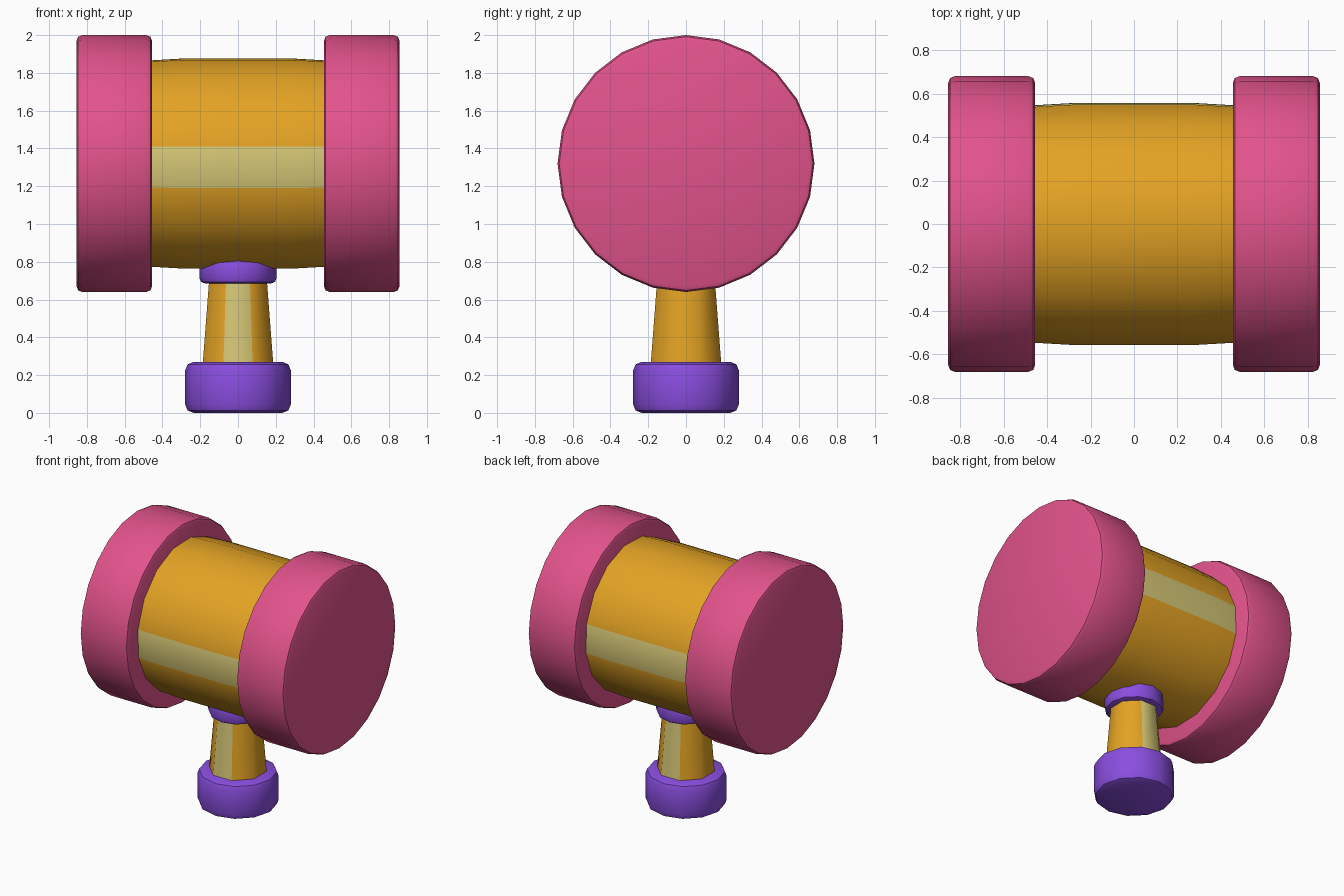
import bpy, math
from mathutils import Matrix

if "Cube" in bpy.data.objects:
    bpy.data.objects.remove(bpy.data.objects["Cube"])


def material(name, srgb):
    lin = [((c / 255 + 0.055) / 1.055) ** 2.4 for c in srgb]
    m = bpy.data.materials.new(name)
    m.diffuse_color = (*lin, 1)
    m.use_nodes = True
    m.node_tree.nodes["Principled BSDF"].inputs["Base Color"].default_value = m.diffuse_color
    return m


orange = material("orange", (228, 163, 36))
tan = material("tan", (214, 199, 118))
pink = material("pink", (226, 83, 140))
purple = material("purple", (138, 78, 224))


def lathe(name, profile, sides, mats, matrix=Matrix(), phase=0.0, angle=40):
    """Spin (radius, height) points about z, cap both ends, then place by matrix."""
    verts, faces = [], []
    for r, h in profile:
        for i in range(sides):
            a = phase + math.tau * i / sides
            verts.append(matrix @ Matrix.Translation((r * math.cos(a), r * math.sin(a), h)).translation)
    for k in range(len(profile) - 1):
        for i in range(sides):
            j = (i + 1) % sides
            faces.append((k * sides + i, k * sides + j, (k + 1) * sides + j, (k + 1) * sides + i))
    last = (len(profile) - 1) * sides
    faces.append(tuple(reversed(range(sides))))
    faces.append(tuple(range(last, last + sides)))
    mesh = bpy.data.meshes.new(name)
    mesh.from_pydata(verts, [], faces)
    for m in mats:
        mesh.materials.append(m)
    ob = bpy.data.objects.new(name, mesh)
    bpy.context.collection.objects.link(ob)
    bpy.ops.object.select_all(action='DESELECT')
    bpy.context.view_layer.objects.active = ob
    ob.select_set(True)
    bpy.ops.object.shade_smooth_by_angle(angle=math.radians(angle))
    return ob


def stripe(ob):
    """Tan on the faces that look straight to the front and back."""
    for p in ob.data.polygons:
        p.material_index = int(abs(p.normal.y) > 0.95)


def rounded(r, h0, h1, b):
    """Cylinder profile with rounded rims."""
    q = b * 0.29
    return [(r - b, h0), (r - q, h0 + q), (r, h0 + b),
            (r, h1 - b), (r - q, h1 - q), (r - b, h1)]


# Barrel and end discs lie along x
HEAD_Z = 1.32
along_x = Matrix.Translation((0, 0, HEAD_Z)) @ Matrix.Rotation(math.pi / 2, 4, 'Y')

# Barrel, slightly bulged, turned a touch so its front stripe dips
barrel = lathe("barrel",
               [(0.549, -0.5), (0.554, -0.45), (0.564, -0.28),
                (0.564, 0.28), (0.554, 0.45), (0.549, 0.5)],
               16, [orange, tan], along_x, phase=math.radians(13.25))
stripe(barrel)

# Striking discs
for side, label in ((-1, "left"), (1, "right")):
    lo, hi = sorted((side * 0.455, side * 0.855))
    lathe(label + "_disc", rounded(0.68, lo, hi, 0.03), 24, [pink], along_x)

# Tapered handle
handle = lathe("handle", [(0.207, 0.2), (0.164, 0.72)], 8, [orange, tan],
               phase=math.pi / 8, angle=50)
stripe(handle)

# Collar under the barrel and end cap of the handle
lathe("collar", rounded(0.205, 0.685, 0.82, 0.03), 12, [purple])
lathe("end_cap", rounded(0.28, 0.0, 0.27, 0.045), 12, [purple])
